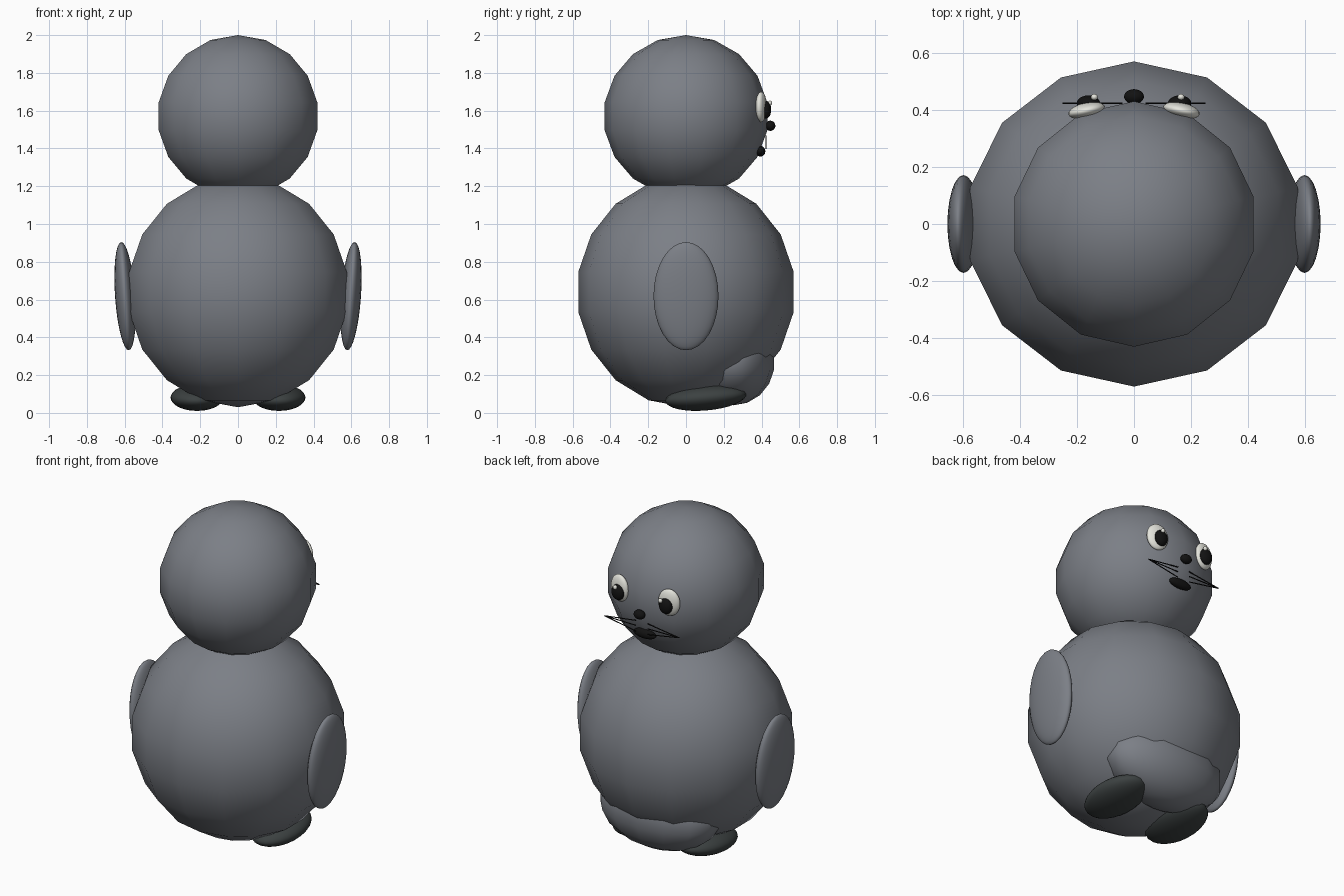
import bpy
from math import radians
from mathutils import Vector

cube = bpy.data.objects.get("Cube")
if cube:
    bpy.data.objects.remove(cube, do_unlink=True)


def material(name, colour):
    mat = bpy.data.materials.new(name)
    mat.use_nodes = True
    mat.diffuse_color = (*colour, 1)
    mat.node_tree.nodes["Principled BSDF"].inputs["Base Color"].default_value = (*colour, 1)
    return mat


grey = material("slate grey", (0.2, 0.213, 0.24))
dark = material("dark grey", (0.045, 0.053, 0.053))
black = material("black", (0.006, 0.006, 0.006))
white = material("off white", (0.78, 0.78, 0.72))


def ellipsoid(name, centre, radii, mat, tilt=(0, 0, 0), segments=24, rings=16):
    bpy.ops.mesh.primitive_uv_sphere_add(
        segments=segments, ring_count=rings, radius=1, location=centre,
        rotation=[radians(a) for a in tilt])
    obj = bpy.context.object
    obj.name = name
    obj.scale = radii
    obj.data.materials.append(mat)
    bpy.ops.object.shade_smooth()
    return obj


def whisker(name, start, end):
    a, b = Vector(start), Vector(end)
    bpy.ops.mesh.primitive_cylinder_add(
        vertices=8, radius=0.003, depth=(b - a).length, location=(a + b) / 2,
        rotation=(b - a).to_track_quat("Z", "Y").to_euler())
    obj = bpy.context.object
    obj.name = name
    obj.data.materials.append(black)
    bpy.ops.object.shade_smooth_by_angle()


# Coarse round body, head and lower belly bulge
ellipsoid("body", (0, 0, 0.64), (0.6, 0.579, 0.61), grey, segments=14, rings=9)
ellipsoid("head", (0, 0, 1.57), (0.437, 0.437, 0.43), grey, segments=14, rings=9)
ellipsoid("belly", (0, 0.25, 0.27), (0.38, 0.22, 0.23), grey, segments=14, rings=9)

# Nose and mouth
ellipsoid("nose", (0, 0.447, 1.52), (0.035, 0.026, 0.027), black)
ellipsoid("mouth", (0, 0.395, 1.385), (0.075, 0.025, 0.028), black)

# Paired parts; the face looks toward +y
for side, s in (("left", 1), ("right", -1)):
    ellipsoid(side + "_arm", (0.598 * s, 0, 0.618), (0.053, 0.172, 0.287), grey, (0, 4 * s, 0))
    ellipsoid(side + "_foot", (0.217 * s, 0.105, 0.081), (0.14, 0.215, 0.068), dark, (5, 0, 0))
    ellipsoid(side + "_eye", (0.166 * s, 0.398, 1.62), (0.065, 0.028, 0.08), white, (0, 0, -12 * s))
    ellipsoid(side + "_pupil", (0.16 * s, 0.423, 1.605), (0.041, 0.028, 0.047), black)
    ellipsoid(side + "_eye_glint", (0.152 * s + 0.013, 0.445, 1.64), (0.012, 0.011, 0.013), white)
    # Three whiskers meeting at the outer tip
    for i, z in enumerate((1.465, 1.435, 1.4)):
        whisker(f"{side}_whisker_{i + 1}", (0.04 * s, 0.424, z), (0.25 * s, 0.424, 1.437))
